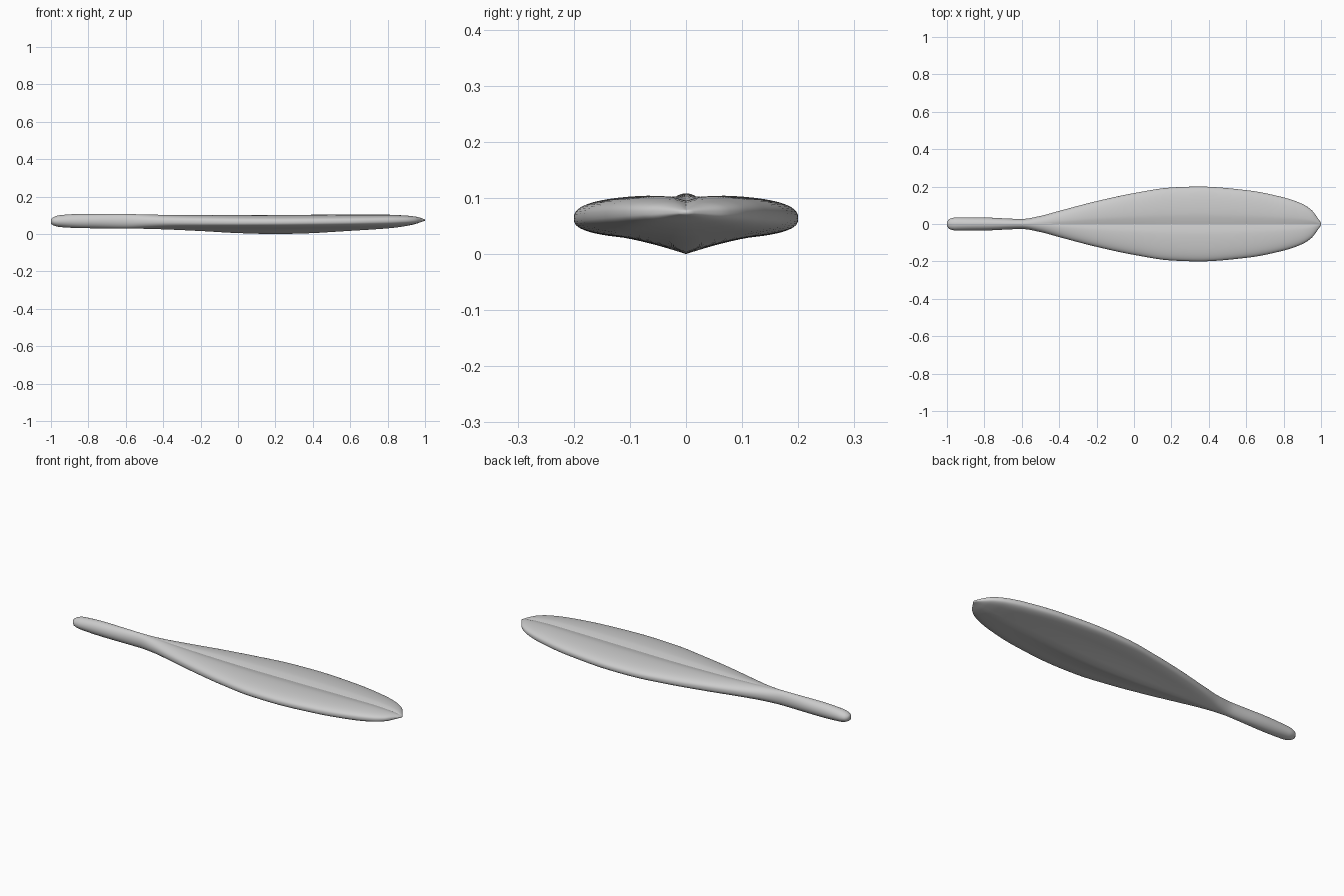
import bpy, bmesh, math

if "Cube" in bpy.data.objects:
    bpy.data.objects.remove(bpy.data.objects["Cube"])

# stations along the length: x, half width, top z, edge z, underside z, keel depth, groove depth
STATIONS = [
    (-1.00, .012, .080, .068, .055, 0, 0),
    (-.985, .028, .091, .068, .045, 0, 0),
    (-.95, .035, .101, .068, .037, 0, 0),
    (-.82, .035, .108, .069, .031, 0, 0),
    (-.60, .027, .107, .068, .030, 0, 0),
    (-.50, .043, .105, .067, .030, .002, .001),
    (-.40, .070, .104, .066, .030, .005, .004),
    (-.20, .122, .103, .064, .029, .013, .009),
    (.00, .165, .103, .062, .027, .022, .012),
    (.20, .195, .104, .062, .026, .026, .013),
    (.35, .200, .105, .063, .027, .024, .013),
    (.60, .181, .106, .066, .031, .014, .012),
    (.80, .142, .105, .070, .037, .007, .010),
    (.90, .107, .100, .072, .046, .003, .008),
    (.95, .074, .094, .073, .055, .001, .006),
    (.985, .028, .084, .074, .066, 0, .002),
    (1.00, .006, .077, .074, .071, 0, 0),
]


def smooth_stations(x):
    """Monotone cubic interpolation of the station table."""
    i = 0
    while i < len(STATIONS) - 2 and x > STATIONS[i + 1][0]:
        i += 1

    def slope(j, c):
        a, b = STATIONS[j], STATIONS[j + 1]
        return (b[c] - a[c]) / (b[0] - a[0])

    def tangent(j, c):
        if j == 0:
            return slope(0, c)
        if j == len(STATIONS) - 1:
            return slope(j - 1, c)
        p, q = slope(j - 1, c), slope(j, c)
        return 2 * p * q / (p + q) if p * q > 0 else 0

    a, b = STATIONS[i], STATIONS[i + 1]
    h = b[0] - a[0]
    t = (x - a[0]) / h
    return [(2*t**3 - 3*t*t + 1) * a[c] + (t**3 - 2*t*t + t) * h * tangent(i, c)
            + (3*t*t - 2*t**3) * b[c] + (t**3 - t*t) * h * tangent(i + 1, c)
            for c in range(1, 7)]


N = 64       # points around
RINGS = 140  # rings along


def section(x):
    w, top, edge, under, keel, groove = smooth_stations(x)
    # fatter shoulders on the blade, plain oval on the handle
    blade = min(1, max(0, (x + .6) / .4))
    p = 2 + .6 * blade
    pts = []
    for i in range(N):
        a = 2 * math.pi * i / N
        c, s = math.cos(a), math.sin(a)
        t = abs(c) ** (2 / p)
        u = abs(s) ** (2 / p)
        y = math.copysign(t * w, c)
        if s >= 0:
            z = edge + (top - edge) * u - groove * math.exp(-t * 7)
        else:
            z = edge - (edge - under) * u - keel * max(0, 1 - t / .6) ** 1.5
        pts.append((x, y, z))
    return pts


# one continuous body: handle flowing into the leaf-shaped blade
bm = bmesh.new()
rings = []
for r in range(RINGS + 1):
    x = -math.cos(math.pi * r / RINGS) * .6 + (2 * r / RINGS - 1) * .4
    rings.append([bm.verts.new(p) for p in section(x)])
for a, b in zip(rings, rings[1:]):
    for i in range(N):
        j = (i + 1) % N
        bm.faces.new((a[i], a[j], b[j], b[i]))
bm.faces.new(rings[0])
bm.faces.new(rings[-1])
bmesh.ops.recalc_face_normals(bm, faces=bm.faces)
for f in bm.faces:
    f.smooth = True
# crisp centre crease along the top of the blade
for a, b in zip(rings, rings[1:]):
    if a[0].co.x > -.45:
        e = bm.edges.get((a[N // 4], b[N // 4]))
        e.smooth = False

mesh = bpy.data.meshes.new("leaf_paddle")
bm.to_mesh(mesh)
bm.free()
body = bpy.data.objects.new("leaf_paddle", mesh)
bpy.context.collection.objects.link(body)

grey = bpy.data.materials.new("light grey")
grey.diffuse_color = (.6, .6, .6, 1)
grey.use_nodes = True
grey.node_tree.nodes["Principled BSDF"].inputs["Base Color"].default_value = grey.diffuse_color
mesh.materials.append(grey)
